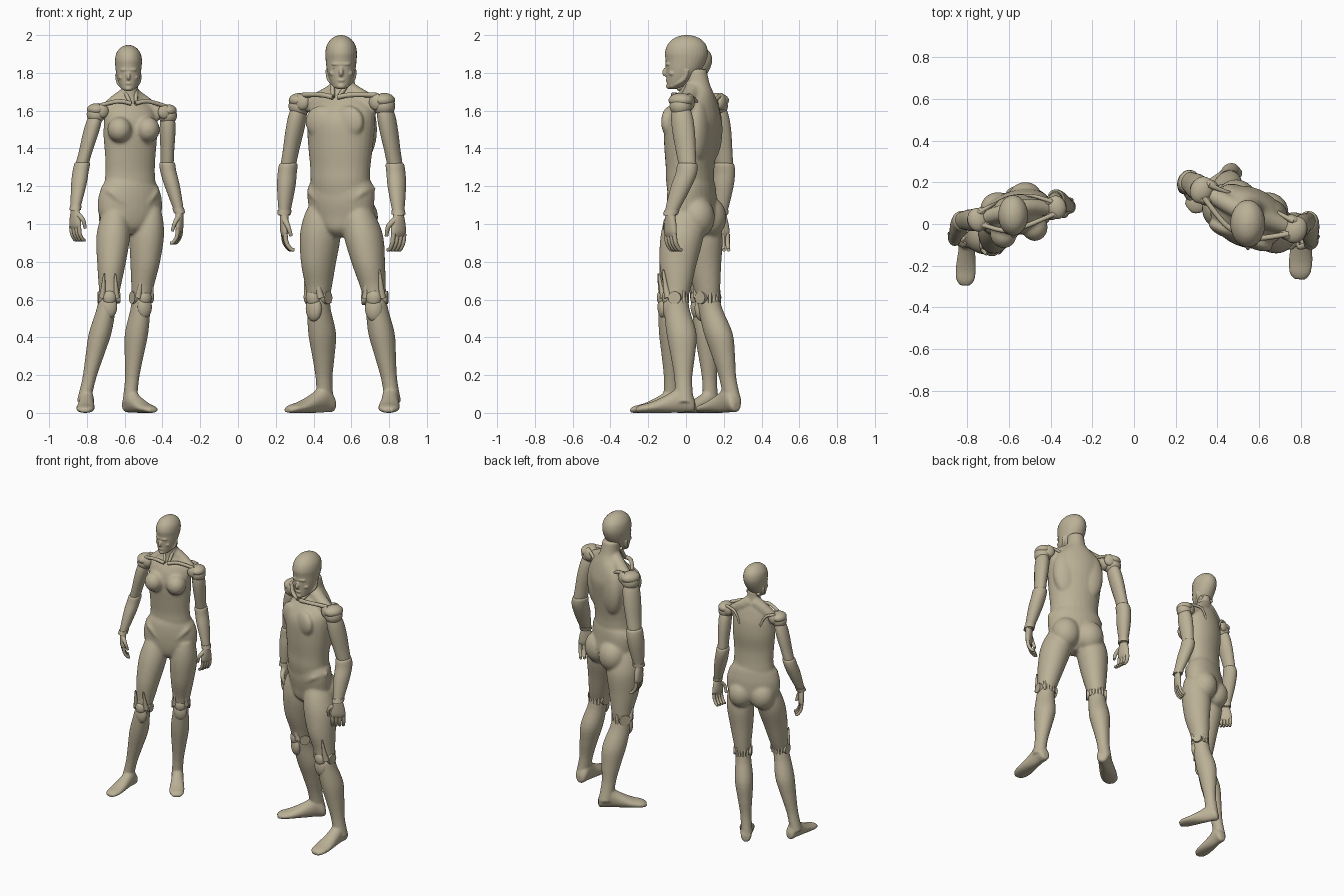
import bpy, bmesh
from math import sin, cos, tau, radians
from mathutils import Vector, Matrix

if "Cube" in bpy.data.objects:
    bpy.data.objects.remove(bpy.data.objects["Cube"])

clay = bpy.data.materials.new("warm_clay")
clay.use_nodes = True
clay.diffuse_color = (0.50, 0.44, 0.31, 1)
shader = next(n for n in clay.node_tree.nodes if n.type == "BSDF_PRINCIPLED")
shader.inputs["Base Color"].default_value = clay.diffuse_color

def finish(name, bm):
    mesh = bpy.data.meshes.new(name)
    bm.to_mesh(mesh)
    bm.free()
    mesh.materials.append(clay)
    mesh.polygons.foreach_set("use_smooth", [True] * len(mesh.polygons))
    mesh.set_sharp_from_angle(angle=radians(50))
    part = bpy.data.objects.new(name, mesh)
    bpy.context.collection.objects.link(part)
    return part

def fuse(name, parts, voxel, softness):
    """Melt overlapping parts into one sculpted surface."""
    bm = bmesh.new()
    for part in parts:
        bm.from_mesh(part.data)
        bpy.data.objects.remove(part)
    whole = finish(name, bm)
    remesh = whole.modifiers.new("Melt", "REMESH")
    remesh.mode, remesh.voxel_size, remesh.use_smooth_shade = "VOXEL", voxel, True
    soften = whole.modifiers.new("Soften", "SMOOTH")
    soften.factor, soften.iterations = 0.5, softness

def axes(turn):
    """Sideways and forward directions for a heading in degrees."""
    t = radians(turn)
    return Vector((cos(t), sin(t), 0)), Vector((sin(t), -cos(t), 0))

def smooth_path(points, steps=4):
    """Catmull-Rom interpolation of equally long tuples."""
    pts = [points[0], *points, points[-1]]
    result = []
    for i in range(1, len(pts) - 2):
        for u in (k / steps for k in range(steps)):
            result.append([
                b + 0.5 * u * (c - a + u * (2 * a - 5 * b + 4 * c - d + u * (3 * (b - c) + d - a)))
                for a, b, c, d in zip(*pts[i - 1:i + 3])])
    return result + [list(points[-1])]

def bridge(name, rings):
    bm = bmesh.new()
    loops = [[bm.verts.new(p) for p in ring] for ring in rings]
    for low, high in zip(loops, loops[1:]):
        for i in range(len(low)):
            j = (i + 1) % len(low)
            bm.faces.new((low[i], low[j], high[j], high[i]))
    bm.faces.new(loops[0])
    bm.faces.new(loops[-1])
    bmesh.ops.recalc_face_normals(bm, faces=bm.faces)
    return finish(name, bm)

def loft(name, stations, turn=0, lying=False, sides=28):
    """Stations: centre x, y, z, half width, half depth (height when lying)."""
    across, forward = axes(turn)
    deep = Vector((0, 0, 1)) if lying else -forward
    rings = [[Vector((x, y, z)) + across * w * cos(tau * i / sides) + deep * d * sin(tau * i / sides)
              for i in range(sides)] for x, y, z, w, d in smooth_path(stations)]
    return bridge(name, rings)

def tube(name, points, start, end, sides=12):
    """Tapered rod through a few points."""
    path = [Vector(p) for p in smooth_path([tuple(p) for p in points])]
    rings = []
    for i, p in enumerate(path):
        spin = (path[min(i + 1, len(path) - 1)] - path[max(i - 1, 0)]).to_track_quat("Z", "Y")
        r = start + (end - start) * i / (len(path) - 1)
        rings.append([p + spin @ Vector((r * cos(tau * k / sides), r * sin(tau * k / sides), 0))
                      for k in range(sides)])
    return bridge(name, rings)

def blob(name, centre, radii, turn=0, tilt=0):
    bm = bmesh.new()
    matrix = (Matrix.Translation(centre) @ Matrix.Rotation(radians(turn), 4, "Z")
              @ Matrix.Rotation(radians(tilt), 4, "X") @ Matrix.Diagonal((*radii, 1)))
    bmesh.ops.create_uvsphere(bm, u_segments=28, v_segments=18, radius=1, matrix=matrix)
    return finish(name, bm)

def limb(name, joints, table, size, turn):
    """Table rows: position along the joints, half width, half depth, backward shift."""
    stations = []
    for t, w, d, shift in table:
        i = min(int(t), 1)
        c = joints[i].lerp(joints[i + 1], t - i) - axes(turn)[1] * shift * size
        stations.append((*c, w * size, d * size))
    return loft(name, stations, turn)

THIGH = [(-.05, .06, .07, 0), (.1, .08, .09, 0), (.3, .091, .1, 0), (.6, .077, .087, -.006),
         (.85, .061, .067, 0), (.98, .053, .058, 0), (1.03, .044, .05, 0)]
SHIN = [(1, .035, .04, 0), (1.03, .05, .054, 0), (1.15, .053, .06, 0), (1.4, .061, .07, .012),
        (1.65, .049, .056, .01), (1.9, .037, .041, .004), (2.15, .038, .044, 0)]
UPPER_ARM = [(-.05, .03, .035, 0), (.15, .041, .051, 0), (.4, .041, .054, 0), (.7, .036, .048, 0),
             (.95, .034, .041, 0), (1.05, .025, .03, 0)]
FOREARM = [(.9, .032, .036, 0), (.93, .042, .048, 0), (1.1, .043, .051, 0), (1.35, .042, .05, 0),
           (1.65, .035, .042, 0), (1.9, .028, .033, 0), (2.02, .026, .03, 0)]
FOOT = [(.056, .032, .018, .02), (.042, .045, .034, .042), (0, .068, .038, .066), (-.05, .05, .041, .05),
        (-.1, .036, .047, .036), (-.15, .025, .05, .025), (-.195, .019, .044, .019), (-.22, .013, .024, .012)]
HEAD = [(0, .02, .018, -.072), (.015, .042, .044, -.054), (.05, .061, .072, -.03), (.1, .075, .093, -.012),
        (.15, .081, .107, 0), (.19, .083, .113, .002), (.23, .075, .102, .004), (.26, .054, .075, .004),
        (.276, .03, .042, .004), (.283, .004, .006, .004)]

def build_leg(name, hip, knee, ankle, size, turn, foot_turn):
    joints = hip, knee, ankle = [Vector(p) for p in (hip, knee, ankle)]
    across, forward = axes(turn)
    up = Vector((0, 0, size))
    # knee hinge, cap and the splints around it
    tube(name + "_knee_hinge", (knee - across * .06 * size, knee + across * .06 * size), .034 * size, .03 * size)
    blob(name + "_kneecap", knee + forward * .04 * size, Vector((.036, .026, .042)) * size, turn)
    blob(name + "_shin_guard", knee + forward * .034 * size - up * .05,
         Vector((.042, .028, .06)) * size, turn)
    for s in (-1, 1):
        side = across * s * size
        tube(f"{name}_splint_{s}", (knee + side * .038 + forward * .032 * size,
             knee + side * .034 + forward * .046 * size + up * .06,
             knee + side * .03 + forward * .056 * size + up * .13), .019 * size, .004)
    for k in range(-2, 3):
        root = knee + across * k * .017 * size - forward * (.052 - .003 * k * k) * size
        tube(f"{name}_tendon_{k}", (root - up * .025, root + up * .035), .009 * size, .007 * size, 8)
    # lower leg flowing into the foot
    ahead = axes(foot_turn)[1]
    shin = limb(name + "_shin", joints, SHIN, size, turn)
    foot = loft(name + "_foot", [(*(ankle.xy - ahead.xy * y * size), z * size, w * size, h * size)
                                 for y, z, w, h in FOOT], foot_turn, lying=True)
    fuse(name + "_lower_leg", [shin, foot], .007, 4)
    return limb(name + "_thigh", joints, THIGH, size, turn)

def build_arm(name, shoulder, elbow, wrist, size, turn, s):
    joints = shoulder, elbow, wrist = [Vector(p) for p in (shoulder, elbow, wrist)]
    across, forward = axes(turn)
    up = Vector((0, 0, size))
    # shoulder ball with a cap above and guards before and behind
    blob(name + "_shoulder_ball", shoulder, Vector((.05, .052, .05)) * size, turn)
    blob(name + "_shoulder_cap", shoulder + up * .026, Vector((.048, .058, .034)) * size, turn)
    for label, side in (("front", 1), ("back", -1)):
        blob(f"{name}_{label}_shoulder_guard", shoulder + forward * side * .034 * size
             - across * s * .026 * size + up * .018, Vector((.036, .022, .038)) * size, turn)
    limb(name + "_upper_arm", joints, UPPER_ARM, size, turn)
    limb(name + "_forearm", joints, FOREARM, size, turn)
    limb(name + "_wrist_band", joints, [(1.9, .031, .036, 0), (2, .031, .036, 0)], size, turn)
    # hand, curled slightly toward the body
    turn -= 30 * s
    across, forward = axes(turn)
    inward = -across * s * size
    ahead = forward * size
    palm = ((0, .02, .026), (.04, .02, .037), (.08, .018, .042), (.102, .01, .036))
    loft(name + "_palm", [(*(wrist - up * z), w * size, d * size) for z, w, d in palm], turn)
    for k in range(4):
        root = wrist + ahead * (.031 - .021 * k) - up * .09
        tube(f"{name}_finger_{k + 1}", (root, root - up * .04 + inward * .006,
             root - up * .07 + inward * .026, root - up * .074 + inward * .042), .0115 * size, .008 * size)
    root = wrist + ahead * .022 - up * .025
    tube(name + "_thumb", (root, root + ahead * .03 - up * .03 + inward * .01,
         root + ahead * .03 - up * .075 + inward * .025), .015 * size, .008 * size)

def build_head(name, x, y, chin, size):
    def at(side, front, up):
        return Vector((x + side * size, y - front * size, chin + up * size))
    parts = [loft("skull", [(*at(0, -b, z), w * size, d * size) for z, w, d, b in HEAD]),
             blob("nose", at(0, .104, .09), Vector((.012, .02, .026)) * size, 0, -25),
             blob("brow", at(0, .09, .13), Vector((.05, .019, .012)) * size),
             blob("lips", at(0, .094, .045), Vector((.021, .014, .009)) * size),
             blob("chin", at(0, .084, .014), Vector((.024, .021, .016)) * size)]
    for s in (1, -1):
        parts += [blob("cheek", at(s * .042, .07, .082), Vector((.02, .02, .015)) * size),
                  tube("jaw", (at(s * .072, -.005, .1), at(s * .064, .01, .05), at(s * .025, .08, .012)),
                       .011 * size, .01 * size)]
        blob(f"{name}_eye_{s}", at(s * .03, .083, .108), Vector((.013, .013, .007)) * size)
    fuse(name + "_head", parts, .005, 2)

def build_figure(name, centre, turn, size, torso, pelvis, pelvis_turn, collar, arms, legs, head):
    across, forward = axes(turn)
    hip_across, hip_ahead = axes(pelvis_turn)

    def spot(side, front, z):
        return Vector((*centre, z)) + across * side * size + forward * front * size

    def hip_spot(side, front, z):
        return Vector((*centre, z)) + (hip_across * side + hip_ahead * front) * size
    body = [loft("trunk", [(*spot(0, -b, z), w, d) for z, w, d, b in torso], turn),
            loft("pelvis", [(*spot(0, -b, z), w, d) for z, w, d, b in pelvis], pelvis_turn)]
    build_head(name, *head)
    for s, label in ((1, "left"), (-1, "right")):
        side = f"{name}_{label}"
        shoulder = Vector(arms[label][0])
        tip = shoulder + Vector((0, 0, .05 * size)) - across * s * .02 * size
        # collar rods, shoulder blade rods and neck cords
        tube(side + "_collarbone", (spot(s * .012, .07, collar), spot(s * .08, .06, collar + .012),
             tip + forward * .03), .012 * size, .011 * size)
        tube(side + "_shoulder_blade", (tip - forward * .035, spot(s * .11, -.068, collar - .025),
             spot(s * .07, -.078, collar - .1)), .011 * size, .006)
        tube(side + "_neck_cord", (spot(s * .015, .064, collar),
             Vector((head[0] + s * .042 * size, head[1] + .03, head[2] + .05))), .01 * size, .012 * size)
        # muscles and hip crests melted into the body
        body += [tube("shoulder_slope", (spot(s * .015, -.02, collar + .045), spot(s * .08, -.022, collar + .004),
                      shoulder - across * s * .03), .045 * size, .036 * size),
                 blob("buttock", hip_spot(s * .072, -.06, 1.035), Vector((.084, .078, .095)) * size, pelvis_turn),
                 tube("hip_crest", (hip_spot(s * .146, -.02, 1.185), hip_spot(s * .125, .055, 1.165),
                      hip_spot(s * .06, .08, 1.1)), .024 * size, .012 * size)]
        if name == "woman":
            body.append(blob("breast", spot(s * .078, .078, 1.5), (.064, .07, .068), turn))
        else:
            body += [blob("chest_muscle", spot(s * .07, .08, 1.54), (.085, .038, .085), turn),
                     blob("back_muscle", spot(s * .075, -.066, 1.5), (.088, .056, .17), turn)]
        build_arm(side, *arms[label], size, turn, s)
        body.append(build_leg(side, *legs[label][:3], size, *legs[label][3:]))
    fuse(name + "_body", body, .009, 7)

build_figure(
    "woman", (-.57, .045), 13, .98,
    [(1.13, .13, .08, .01), (1.21, .137, .086, .008), (1.28, .133, .083, .005), (1.36, .136, .086, 0),
     (1.46, .144, .096, 0), (1.55, .141, .092, 0), (1.61, .125, .074, .005), (1.645, .082, .058, .012),
     (1.675, .05, .049, .01), (1.71, .042, .046, .005), (1.77, .042, .046, 0)],
    [(.95, .03, .04, 0), (.98, .09, .075, 0), (1.04, .167, .1, .01), (1.12, .177, .103, .01),
     (1.18, .163, .097, .008), (1.22, .142, .088, .008), (1.25, .12, .07, .008)], 20, 1.638,
    {"left": ((-.372, .08, 1.575), (-.375, .12, 1.3), (-.31, .085, 1.06)),
     "right": ((-.752, .02, 1.58), (-.83, .015, 1.3), (-.862, -.07, 1.075))},
    {"left": ((-.472, .07, 1.06), (-.51, .085, .61), (-.565, .125, .13), 28, 33),
     "right": ((-.652, .01, 1.06), (-.683, -.09, .61), (-.8, -.08, .13), 4, -3)},
    (-.58, .04, 1.705, .86))

build_figure(
    "man", (.545, .03), -22, 1.14,
    [(1.12, .15, .108, -.005), (1.22, .162, .12, -.008), (1.3, .165, .122, -.008), (1.42, .178, .135, -.004),
     (1.54, .186, .143, .004), (1.61, .176, .122, .015), (1.665, .13, .092, .03), (1.705, .083, .073, .035),
     (1.745, .061, .064, .03), (1.82, .057, .062, .016)],
    [(.93, .03, .045, 0), (.97, .1, .09, 0), (1.04, .168, .115, .01), (1.12, .184, .12, .002),
     (1.18, .184, .118, 0), (1.22, .17, .112, 0), (1.25, .145, .095, 0)], -22, 1.672,
    {"left": ((.775, -.028, 1.625), (.835, .01, 1.29), (.85, -.083, 1.05)),
     "right": ((.325, .163, 1.625), (.262, .205, 1.29), (.245, .183, 1.05))},
    {"left": ((.642, -.01, 1.06), (.725, -.052, .61), (.808, -.015, .13), -8, -3),
     "right": ((.438, .07, 1.06), (.425, .115, .61), (.456, .23, .13), -38, -51)},
    (.546, 0, 1.715, 1.01))
